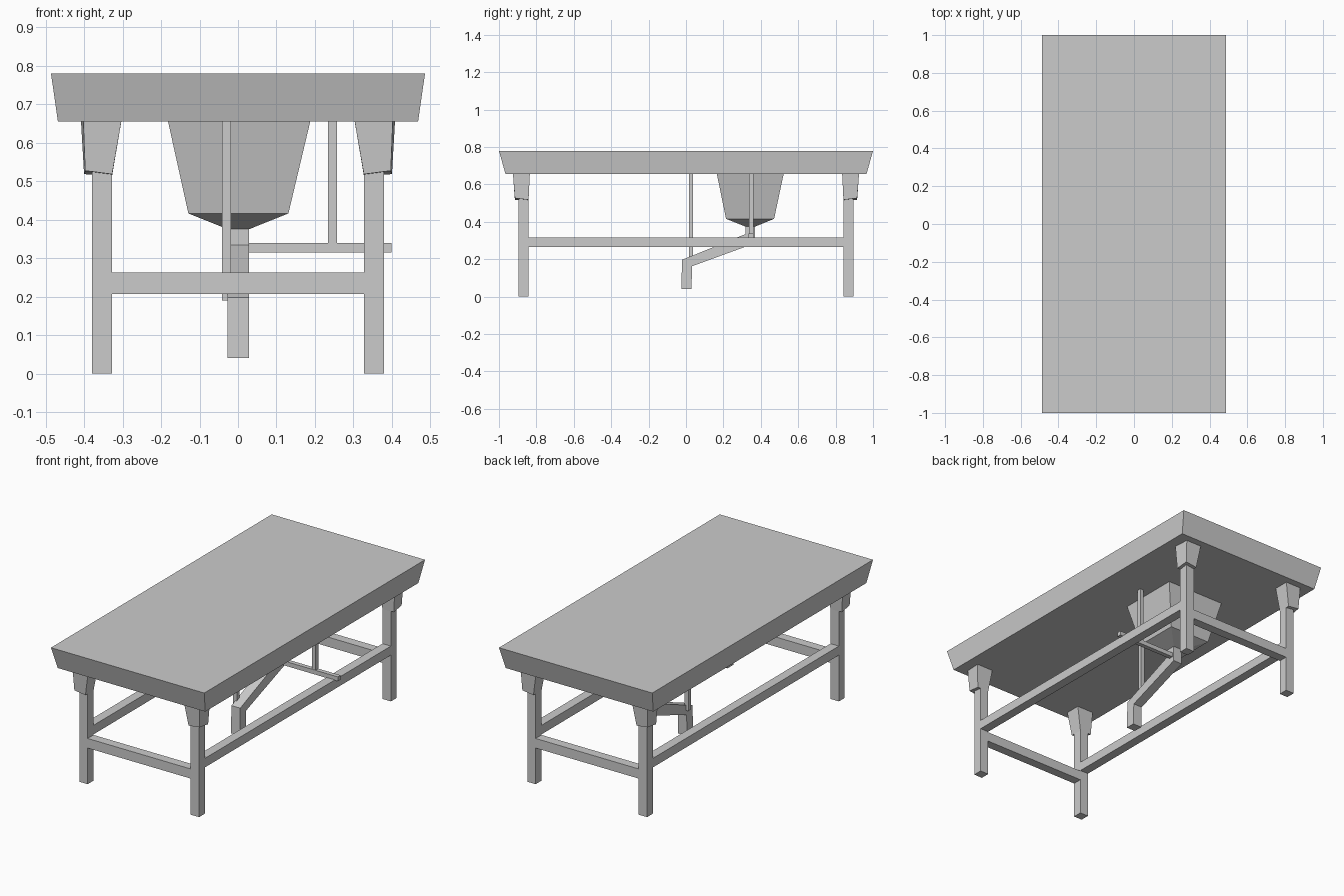
import bpy, bmesh

if "Cube" in bpy.data.objects:
    bpy.data.objects.remove(bpy.data.objects["Cube"])


def make(name, verts, faces):
    mesh = bpy.data.meshes.new(name)
    mesh.from_pydata(verts, [], faces)
    bm = bmesh.new()
    bm.from_mesh(mesh)
    bmesh.ops.recalc_face_normals(bm, faces=bm.faces)
    bm.to_mesh(mesh)
    bm.free()
    ob = bpy.data.objects.new(name, mesh)
    bpy.context.collection.objects.link(ob)
    return ob


def rect(x0, x1, y0, y1, z):
    return [(x0, y0, z), (x1, y0, z), (x1, y1, z), (x0, y1, z)]


def loft(name, rings):
    """Closed solid through a stack of equal-sided rings."""
    n = len(rings[0])
    verts = [v for r in rings for v in r]
    faces = [tuple(range(n)), tuple(range(len(verts) - n, len(verts)))]
    for k in range(len(rings) - 1):
        for i in range(n):
            j = (i + 1) % n
            faces.append((k*n + i, k*n + j, k*n + n + j, k*n + n + i))
    return make(name, verts, faces)


def box(name, x0, x1, y0, y1, z0, z1):
    return loft(name, [rect(x0, x1, y0, y1, z0), rect(x0, x1, y0, y1, z1)])


def mirror(ob, x=False, y=False):
    m = ob.modifiers.new("mirror", 'MIRROR')
    m.use_axis = (x, y, False)
    m.use_mirror_merge = False


# tapered table top
loft("table_top", [rect(-.468, .468, -.965, .965, .655),
                   rect(-.486, .486, -1, 1, .78)])

# four legs with tapered brackets
mirror(box("legs", .327, .38, .842, .895, 0, .54), True, True)
bracket = loft("leg_brackets", [
    [(.327, .842, .515), (.40, .842, .518), (.397, .915, .527), (.327, .915, .518)],
    [(.303, .835, .656), (.408, .835, .656), (.402, .925, .656), (.303, .925, .656)]])
mirror(bracket, True, True)

# stretchers, flush with the outer leg faces
mirror(box("end_rails", -.327, .327, .842, .895, .207, .262), y=True)
mirror(box("side_rails", .327, .38, -.842, .842, .265, .317), x=True)

# basin hanging under the top
loft("basin", [rect(-.027, .029, .317, .37, .375),
               rect(-.129, .131, .214, .471, .416),
               rect(-.182, .188, .165, .522, .656)])

# bent square drain pipe
path = [((.317, .378), (.37, .378)), ((.317, .334), (.37, .286)),
        ((-.021, .197), (.033, .163)), ((-.025, .04), (.029, .04))]
loft("drain_pipe", [[(-.027, a[0], a[1]), (.029, a[0], a[1]),
                     (.029, b[0], b[1]), (-.027, b[0], b[1])] for a, b in path])

# thin supply pipes
box("drain_riser", -.041, -.018, .015, .038, .19, .656)
box("cross_pipe", .02, .399, .335, .36, .314, .339)
box("cross_riser", .234, .257, .337, .36, .335, .656)
